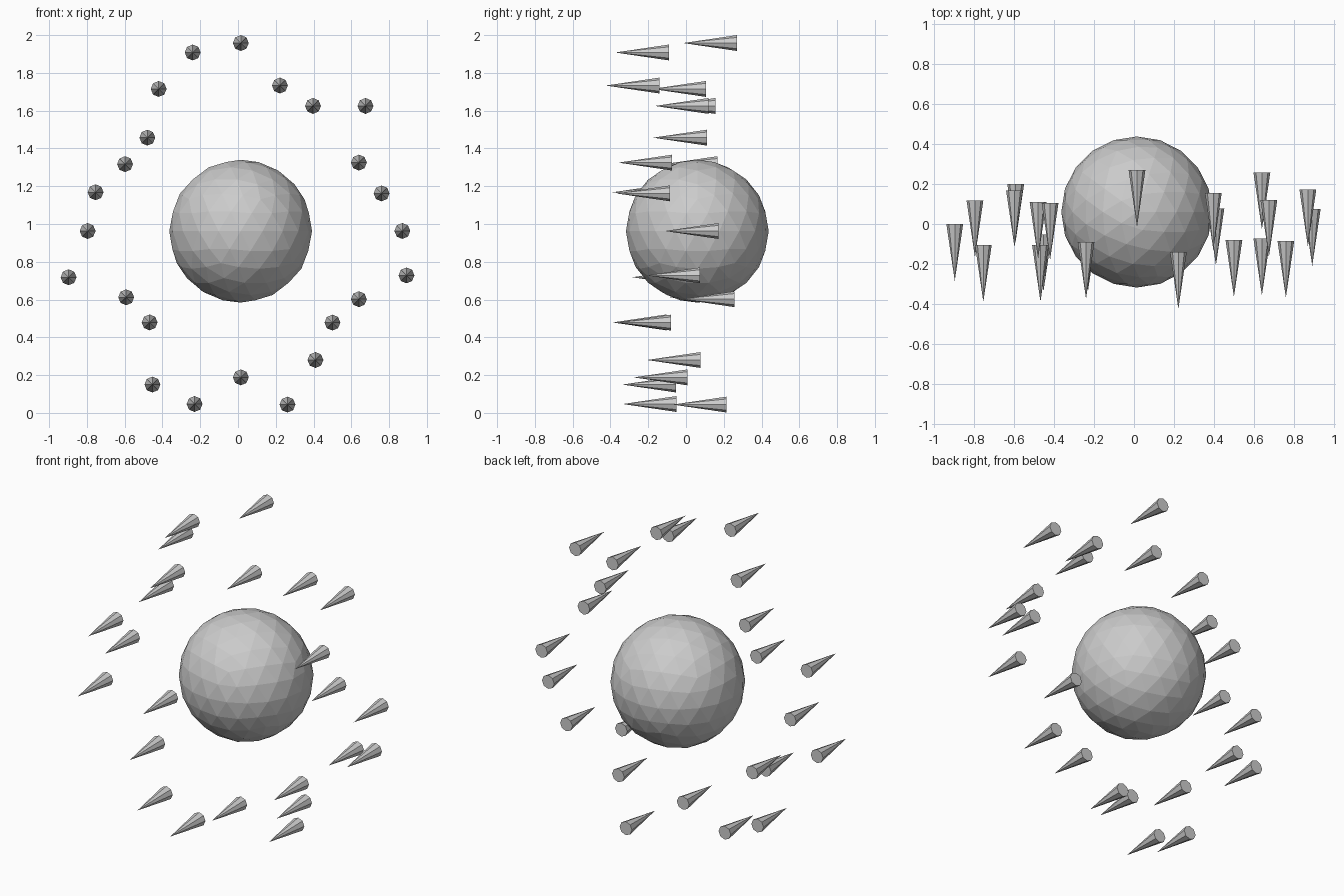
import bpy, math

# central faceted ball
bpy.ops.mesh.primitive_ico_sphere_add(subdivisions=3, radius=0.378, location=(0.014, 0.06, 0.962))
bpy.context.object.name = "core_ball"

# surrounding spikes: x, y of the flat base, z
SPIKES = [
    (0.015, 0.27, 1.958), (-0.24, -0.09, 1.908), (-0.42, 0.105, 1.715),
    (0.222, -0.14, 1.733), (0.397, 0.155, 1.625), (0.675, 0.12, 1.625),
    (-0.48, 0.11, 1.457), (-0.598, 0.168, 1.317), (0.64, -0.073, 1.325),
    (-0.754, -0.104, 1.168), (0.76, -0.084, 1.162), (-0.796, 0.118, 0.963),
    (0.87, 0.172, 0.963), (-0.897, 0.0, 0.718), (0.892, 0.075, 0.728),
    (-0.592, 0.2, 0.612), (0.64, 0.257, 0.602), (-0.468, -0.104, 0.479),
    (0.5, -0.08, 0.478), (0.41, 0.078, 0.28), (0.015, 0.008, 0.188),
    (-0.453, -0.052, 0.15), (-0.23, -0.05, 0.047), (0.262, 0.215, 0.044),
]
LENGTH, RADIUS = 0.285, 0.042

# every spike points forward along -y
for i, (x, y, z) in enumerate(SPIKES):
    bpy.ops.mesh.primitive_cone_add(vertices=8, radius1=RADIUS, radius2=0, depth=LENGTH,
                                    location=(x, y - LENGTH / 2, z),
                                    rotation=(math.pi / 2, 0, 0))
    bpy.context.object.name = f"spike_{i + 1:02d}"
